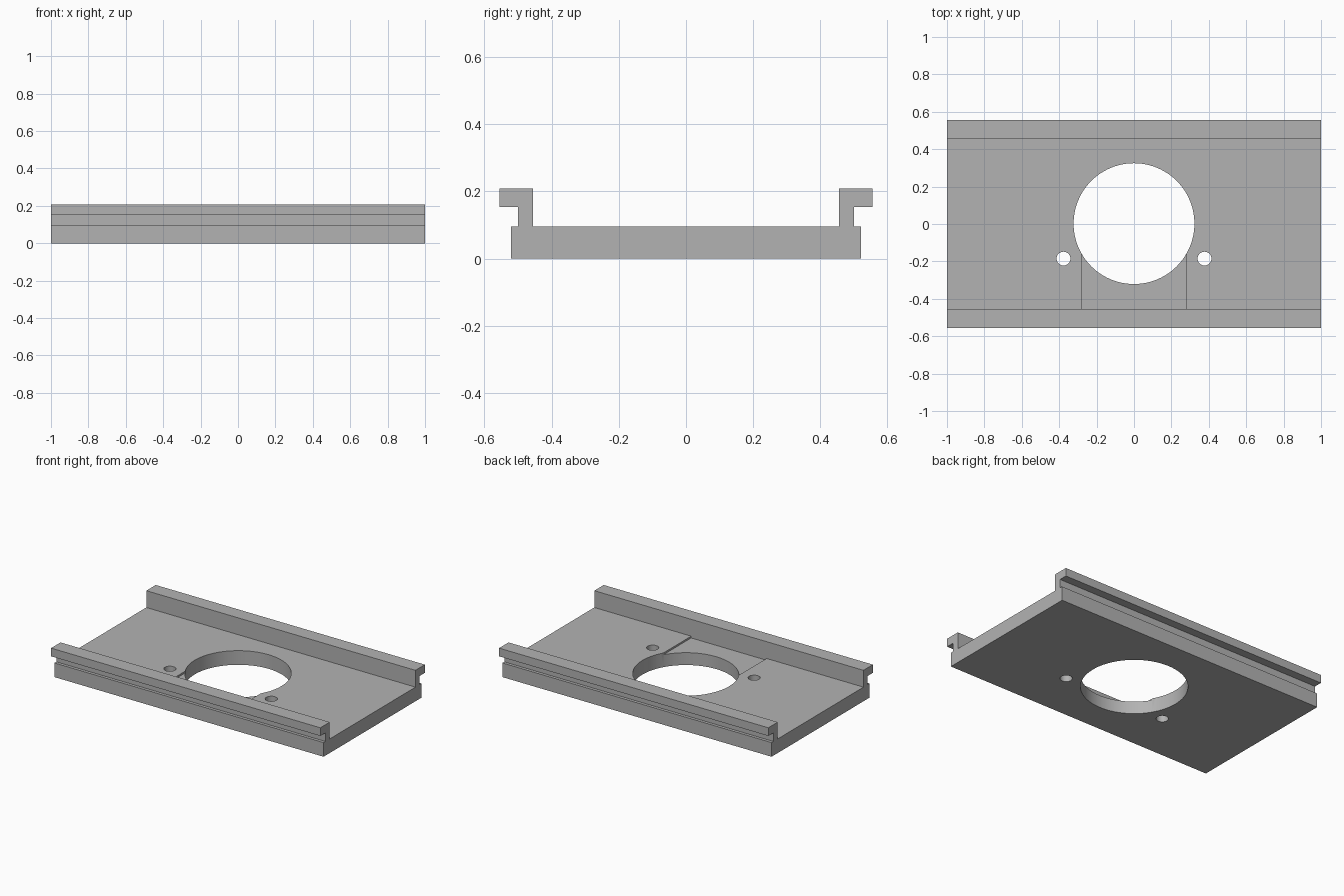
import bpy
import bmesh
from mathutils import Matrix, Vector

cube = bpy.data.objects.get("Cube")
if cube:
    bpy.data.objects.remove(cube, do_unlink=True)

grey = bpy.data.materials.new("plain grey")
colour = (0.45, 0.45, 0.45, 1)
grey.diffuse_color = colour
grey.use_nodes = True
grey.node_tree.nodes["Principled BSDF"].inputs["Base Color"].default_value = colour


def make_object(name, bm):
    bmesh.ops.recalc_face_normals(bm, faces=bm.faces)
    mesh = bpy.data.meshes.new(name)
    bm.to_mesh(mesh)
    bm.free()
    mesh.materials.append(grey)
    obj = bpy.data.objects.new(name, mesh)
    bpy.context.collection.objects.link(obj)
    return obj


def cylinder(name, x, y, radius, sides):
    bm = bmesh.new()
    bmesh.ops.create_cone(bm, cap_ends=True, segments=sides, radius1=radius,
                          radius2=radius, depth=1, matrix=Matrix.Translation((x, y, 0)))
    return make_object(name, bm)


def box(name, low, high):
    low, high = Vector(low), Vector(high)
    bm = bmesh.new()
    bmesh.ops.create_cube(bm, size=1, matrix=Matrix.Translation((low + high) / 2)
                          @ Matrix.Diagonal((*(high - low), 1)))
    return make_object(name, bm)


# Base plate with two outward-lipped rails, as one mirrored cross-section
FLOOR = 0.095
half = [(0.52, 0), (0.52, FLOOR), (0.5, FLOOR), (0.5, 0.153), (0.555, 0.153),
        (0.555, 0.208), (0.455, 0.208), (0.455, FLOOR)]
section = half + [(-y, z) for y, z in reversed(half)]
bm = bmesh.new()
face = bm.faces.new([bm.verts.new((-1, y, z)) for y, z in section])
ends = bmesh.ops.extrude_face_region(bm, geom=[face])["geom"]
bmesh.ops.translate(bm, vec=(2, 0, 0),
                    verts=[v for v in ends if isinstance(v, bmesh.types.BMVert)])
plate = make_object("railed_plate", bm)

# Shallow recess, central opening and the two screw holes
cutters = [
    box("recess_cutter", (-0.28, -0.455, FLOOR - 0.012), (0.28, -0.1, FLOOR + 0.05)),
    cylinder("opening_cutter", 0, 0.002, 0.323, 96),
]
for side, name in ((-1, "right"), (1, "left")):
    cutters.append(cylinder(name + "_screw_hole_cutter", side * 0.377, -0.185, 0.037, 32))

bpy.context.view_layer.objects.active = plate
plate.select_set(True)
for cutter in cutters:
    mod = plate.modifiers.new(cutter.name, "BOOLEAN")
    mod.operation = "DIFFERENCE"
    mod.solver = "EXACT"
    mod.object = cutter
    bpy.ops.object.modifier_apply(modifier=mod.name)
    bpy.data.objects.remove(cutter, do_unlink=True)

# Smooth hole walls, crisp plate edges
bpy.ops.object.shade_smooth_by_angle(angle=0.5)
